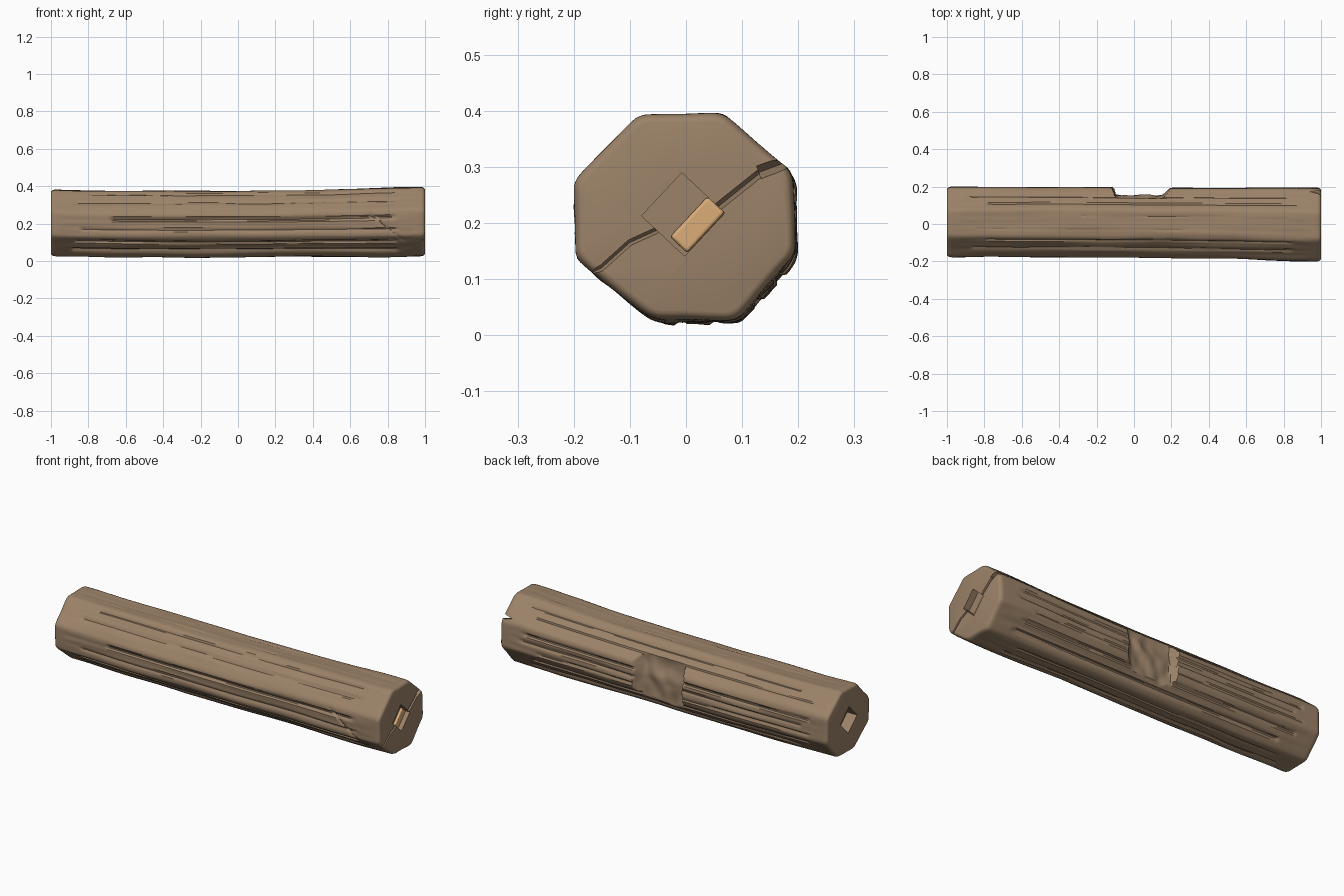
import bpy, bmesh, math
from mathutils import Vector, Matrix, noise

if "Cube" in bpy.data.objects:
    bpy.data.objects.remove(bpy.data.objects["Cube"])


def material(name, rgb):
    m = bpy.data.materials.new(name)
    m.diffuse_color = (*rgb, 1)
    m.use_nodes = True
    m.node_tree.nodes["Principled BSDF"].inputs["Base Color"].default_value = m.diffuse_color
    return m


wood = material("weathered wood", (0.33, 0.225, 0.14))
fresh = material("pale fresh wood", (0.72, 0.42, 0.19))

# Octagonal section (y, z): top, upper back, back, lower back, bottom, lower front, front, upper front
OCT = [(-.085, .395), (.065, .397), (.19, .29), (.195, .145),
       (.09, .027), (-.06, .025), (-.198, .137), (-.2, .275)]
CY, CZ = -0.0025, 0.21
PER_SIDE = 18

# Long weathered grooves: side, position on side, x start, x end, half width, depth
GROOVES = [(0, .3, -.85, .3, .006, .003), (0, .75, -.3, .85, .006, .003),
           (1, .28, -.8, .9, .007, .006), (1, .62, -.9, .85, .007, .006),
           (2, .25, -.9, .88, .014, .009), (2, .55, -.85, .9, .012, .007), (2, .85, -.9, .8, .010, .006),
           (3, .3, -.88, .85, .012, .008), (3, .7, -.8, .88, .014, .009),
           (4, .3, -.85, .8, .010, .006), (4, .75, -.9, .85, .012, .007),
           (5, .35, -.9, .88, .014, .011), (5, .75, -.88, .87, .014, .011),
           (6, .28, -.85, .88, .012, .007), (6, .72, -.69, .86, .016, .010),
           (7, .45, -.88, .87, .012, .006), (7, .85, -.8, .87, .009, .006)]


def step(a, b, x):
    t = max(0, min(1, (x - a) / (b - a)))
    return t * t * (3 - 2 * t)


def inset(side, t, x):
    """How far the surface is worn in at this spot."""
    d = 0
    for s, c, x0, x1, w, depth in GROOVES:
        if s == side:
            wob = .006 * noise.noise(Vector((x * 3, s * 7.1, c * 9)))
            across = abs((t - c) * .15 + wob)
            d += depth * (1 - step(w * .3, w, across)) * step(x0, x0 + .02, x) * (1 - step(x1 - .05, x1, x))
    return d


def surface(side, t, x):
    a, b = OCT[side], OCT[(side + 1) % 8]
    y, z = a[0] + (b[0] - a[0]) * t - CY, a[1] + (b[1] - a[1]) * t - CZ
    r = math.hypot(y, z)
    # wear, grain and rounded ends
    fade = step(0, .12, 1 - abs(x))
    grain = noise.noise(Vector((x * 1.5, y * 35, z * 35))) * .0035
    lump = noise.noise(Vector((x * 4 + 5, y * 8, z * 8))) * .004
    d = inset(side, t, x) - grain * fade - lump
    d += .004 * (abs(2 * t - 1) ** 10)
    e = max(0, 1 - (1 - abs(x)) / .025)
    d += .016 * (1 - math.sqrt(1 - e * e))
    # diagonal crack on the front near the right end
    if side in (5, 6, 7):
        line = x - (.7 + (.26 - z - CZ) * 1.25)
        d += .006 * (1 - step(.003, .012, abs(line))) * step(.09, .12, z + CZ) * (1 - step(.25, .28, z + CZ))
    s = (1 - d / r) * (1 - .045 * (1 - step(.3, 1, x)))
    # slight bow along the length
    dy = .011 - .0075 * x - .0035 * x * x
    dz = -.013 + .004 * x + .009 * x * x
    y, z = CY + dy + y * s, CZ + dz + z * s
    # broken-out notch in the back
    if -.13 < x < .25 and y > 0:
        floor = .152 + .012 * noise.noise(Vector((x * 16, z * 12, 3))) - .012 * step(.2, .27, z)
        wav = .012 * noise.noise(Vector((z * 14, 1, 1)))
        floor += .07 * (1 - step(-.122, -.095, x + wav)) + .07 * step(.14, .235, x + wav)
        y = min(y, floor)
    return (x, y, z)


def build(name, bm, mat):
    me = bpy.data.meshes.new(name)
    bmesh.ops.recalc_face_normals(bm, faces=bm.faces)
    bm.to_mesh(me)
    bm.free()
    me.materials.append(mat)
    ob = bpy.data.objects.new(name, me)
    bpy.context.collection.objects.link(ob)
    return ob


# Beam body lofted from worn octagons
tip = [0, .002, .006, .012, .018]
xs = [-1 + v for v in tip] + [-.975 + 1.95 * i / 240 for i in range(241)] + [1 - v for v in reversed(tip)]
bm = bmesh.new()
rings = [[bm.verts.new(surface(k // PER_SIDE, k % PER_SIDE / PER_SIDE, x))
          for k in range(8 * PER_SIDE)] for x in xs]
n = 8 * PER_SIDE
for p, q in zip(rings, rings[1:]):
    for k in range(n):
        bm.faces.new((p[k], p[(k + 1) % n], q[(k + 1) % n], q[k]))
bm.faces.new(rings[0])
bm.faces.new(rings[-1])
beam = build("beam", bm, wood)


def block(name, centre, size, roll, mat):
    bm = bmesh.new()
    bmesh.ops.create_cube(bm, size=1)
    bm.transform(Matrix.Translation(centre) @ Matrix.Rotation(roll, 4, 'X') @ Matrix.Diagonal((*size, 1)))
    return build(name, bm, mat)


def wedge(name, pts, width, depth):
    """V-shaped cutter following a crack drawn on the right end face."""
    bm = bmesh.new()
    rows = []
    for i, (y, z) in enumerate(pts):
        a, b = pts[max(0, i - 1)], pts[min(len(pts) - 1, i + 1)]
        t = Vector((b[0] - a[0], b[1] - a[1])).normalized() * width
        rows.append([bm.verts.new(c) for c in ((1.01, y - t.y, z + t.x), (1.01, y + t.y, z - t.x),
                                               (1 - depth, y, z))])
    for p, q in zip(rows, rows[1:]):
        for k in range(3):
            bm.faces.new((p[k], p[(k + 1) % 3], q[(k + 1) % 3], q[k]))
    bm.faces.new(rows[0])
    bm.faces.new(rows[-1])
    return build(name, bm, wood)


# Sockets in both ends and the split across the right end
roll = math.radians(47)
cutters = [
    block("right_socket_cutter", (1, -.005, .215), (.07, .105, .105), roll, wood),
    block("left_socket_cutter", (-1, .01, .205), (.12, .1, .105), roll, wood),
    wedge("lower_split_cutter", [(-.22, .085), (-.15, .12), (-.1, .165), (-.045, .19)], .008, .02),
    wedge("upper_split_cutter", [(.04, .215), (.09, .255), (.14, .295), (.22, .33)], .009, .04),
    wedge("edge_chip_cutter", [(.13, .29), (.17, .305), (.23, .31)], .014, .06),
]
for c in cutters:
    mod = beam.modifiers.new(c.name, 'BOOLEAN')
    mod.operation = 'DIFFERENCE'
    mod.solver = 'EXACT'
    mod.object = c
bpy.context.view_layer.objects.active = beam
beam.select_set(True)
for c in cutters:
    bpy.ops.object.modifier_apply(modifier=c.name)
    bpy.data.objects.remove(c)
bpy.ops.object.shade_smooth_by_angle(angle=math.radians(35))

# Pale strip of fresh wood along the lower edge of the right socket
off = Matrix.Rotation(roll, 3, 'X') @ Vector((0, .004, -.031))
strip = block("socket_strip", Vector((.97, -.005, .215)) + off, (.016, .098, .042), roll, fresh)
bev = strip.modifiers.new("rounded", 'BEVEL')
bev.width = .006
bev.segments = 3
